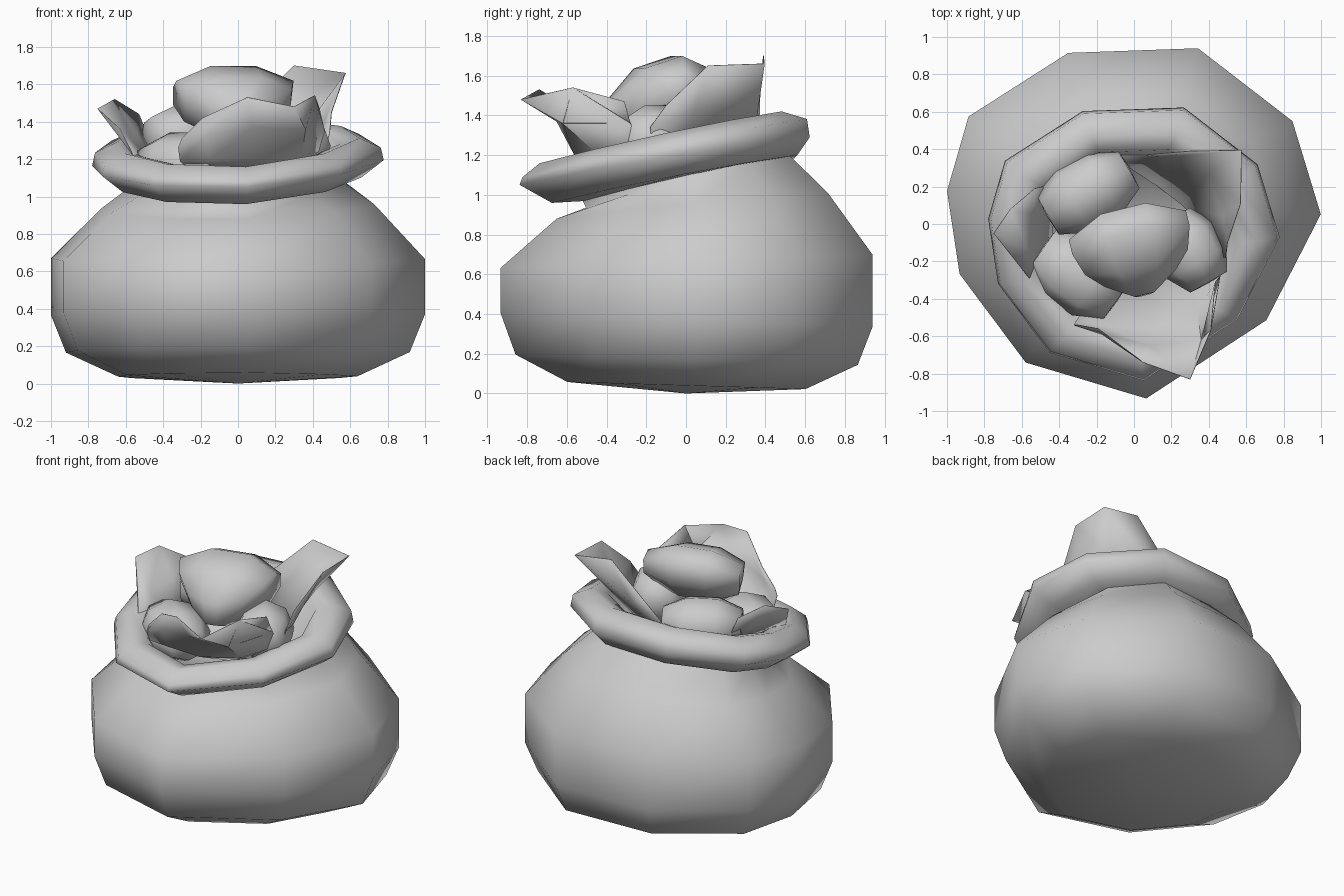
import bpy, bmesh, math
from mathutils import Matrix, Euler

cube = bpy.data.objects.get("Cube")
if cube:
    bpy.data.objects.remove(cube, do_unlink=True)

grey = bpy.data.materials.new("plain grey")
grey.use_nodes = True
grey.diffuse_color = (0.6, 0.6, 0.6, 1)
grey.node_tree.nodes["Principled BSDF"].inputs["Base Color"].default_value = (0.6, 0.6, 0.6, 1)


def finish(name, bm):
    bmesh.ops.recalc_face_normals(bm, faces=bm.faces)
    for f in bm.faces:
        f.smooth = True
    mesh = bpy.data.meshes.new(name)
    bm.to_mesh(mesh)
    bm.free()
    mesh.materials.append(grey)
    ob = bpy.data.objects.new(name, mesh)
    bpy.context.collection.objects.link(ob)
    return ob


# Irregular ten-sided outline shared by the sack and its rolled rim: angle, radius
OUTLINE = [(3, 1.0), (33, 1.01), (70, 1.0), (111, .98), (147, 1.055),
           (170, 1.015), (196, .97), (232, .94), (274, .935), (324, .875)]


def loft(name, rings, bottom=None, top=None):
    """Each ring is radius, centre y, centre z, slope along y, slope along x."""
    bm = bmesh.new()
    loops = []
    for r, cy, z, sy, sx in rings:
        loop = []
        for a, k in OUTLINE:
            x = r * k * math.cos(math.radians(a))
            y = r * k * math.sin(math.radians(a))
            loop.append(bm.verts.new((x, y + cy, z + sy * y + sx * x)))
        loops.append(loop)
    n = len(OUTLINE)
    for lo, hi in zip(loops, loops[1:]):
        for i in range(n):
            j = (i + 1) % n
            bm.faces.new((lo[i], lo[j], hi[j], hi[i]))
    for pole, loop, flip in ((bottom, loops[0], True), (top, loops[-1], False)):
        if pole:
            p = bm.verts.new(pole)
            for i in range(n):
                a, b = loop[i], loop[(i + 1) % n]
                bm.faces.new((b, a, p) if flip else (a, b, p))
    return finish(name, bm)


# Sack body, with its upper rings leaning towards the front
loft("sack_body", [
    (.64, 0, .04, -.03, 0),
    (.92, 0, .17, -.03, 0),
    (1.0, 0, .37, -.035, 0),
    (1.0, 0, .665, .035, 0),
    (.73, .03, .94, .09, .02),
    (.54, 0, 1.07, .27, .03),
    (.54, -.04, 1.13, .22, .03)], bottom=(0, 0, 0))

# Rolled rim around the opening, continuing down to an inner floor
loft("rolled_rim", [
    (.50, -.05, 1.07, .22, .03),
    (.66, -.06, 1.075, .19, .03),
    (.78, -.11, 1.165, .16, .03),
    (.765, -.11, 1.23, .20, .03),
    (.65, -.13, 1.285, .21, .03),
    (.55, -.12, 1.26, .21, .03),
    (.49, -.10, 1.12, .20, .03)], top=(0, -.08, 1.03))


# Rounded fruit lumps piled in the opening; taper narrows the front end
def fruit(name, centre, radii, turn, taper=0):
    bm = bmesh.new()
    bmesh.ops.create_uvsphere(bm, u_segments=8, v_segments=5, radius=1.06)
    # long axis lies sideways, ends blunted
    for v in bm.verts:
        v.co.z = max(-.88, min(.88, v.co.z)) * (1 + taper * min(v.co.y, .2))
    rot = Euler([math.radians(t) for t in turn]).to_matrix().to_4x4()
    bm.transform(Matrix.Translation(centre) @ rot @ Matrix.Diagonal((*radii, 1))
                 @ Matrix.Rotation(math.pi / 2, 4, 'Y'))
    return finish(name, bm)


fruit("top_fruit", (.0, -.15, 1.49), (.33, .28, .17), (32, 0, 14), .7)
fruit("back_fruit", (-.245, .17, 1.32), (.29, .19, .17), (0, 0, 30))
fruit("front_fruit", (-.29, -.27, 1.17), (.28, .20, .17), (0, 0, -35))
fruit("side_fruit", (.30, -.14, 1.27), (.23, .18, .18), (0, 0, -60))


# Thin leaves, lofted from base row to top row
def leaf(name, *rows):
    bm = bmesh.new()
    vs = [[bm.verts.new(p) for p in row] for row in rows]
    for lo, hi in zip(vs, vs[1:]):
        for i in range(len(lo) - 1):
            bm.faces.new((lo[i], lo[i + 1], hi[i + 1], hi[i]))
    ob = finish(name, bm)
    mod = ob.modifiers.new("thickness", 'SOLIDIFY')
    mod.thickness = .004
    mod.offset = 0


leaf("front_leaf",
     [(-.20, -.36, 1.10), (-.06, -.34, 1.09), (.10, -.32, 1.09), (.25, -.27, 1.10), (.36, -.18, 1.13)],
     [(-.31, -.52, 1.19), (-.15, -.55, 1.20), (.10, -.56, 1.20), (.34, -.46, 1.22), (.47, -.22, 1.25)],
     [(-.32, -.54, 1.26), (-.17, -.59, 1.33), (.08, -.65, 1.37), (.36, -.62, 1.36), (.46, -.28, 1.36)],
     [(-.30, -.54, 1.31), (-.19, -.56, 1.42), (.05, -.74, 1.53), (.30, -.83, 1.48), (.41, -.57, 1.54)])
# Raised corner joining the front leaf's tip to its right end
leaf("front_leaf_corner",
     [(.36, -.62, 1.36), (.46, -.28, 1.36)],
     [(.41, -.57, 1.54), (.435, -.31, 1.47)])
leaf("back_leaf",
     [(-.02, .30, 1.22), (.13, .20, 1.18), (.26, .10, 1.17), (.37, -.02, 1.18), (.45, -.17, 1.2)],
     [(-.07, .37, 1.36), (.16, .36, 1.42), (.40, .27, 1.42), (.47, .04, 1.42), (.49, -.18, 1.34)],
     [(.06, .37, 1.47), (.30, .39, 1.70), (.575, .395, 1.66), (.57, .11, 1.65), (.50, -.10, 1.45)])
leaf("side_leaf",
     [(-.48, -.25, 1.16), (-.44, -.10, 1.16), (-.43, .04, 1.19), (-.45, .16, 1.25)],
     [(-.56, -.29, 1.22), (-.57, -.14, 1.30), (-.54, .05, 1.33), (-.49, .20, 1.34)],
     [(-.63, -.20, 1.36), (-.75, -.05, 1.47), (-.66, .08, 1.52), (-.53, .19, 1.44)])

# Keep only the strong creases sharp on the leaves
for ob in bpy.context.collection.objects:
    if ob.type == 'MESH' and "leaf" in ob.name:
        bpy.ops.object.select_all(action='DESELECT')
        ob.select_set(True)
        bpy.context.view_layer.objects.active = ob
        bpy.ops.object.shade_smooth_by_angle(angle=math.radians(50))
